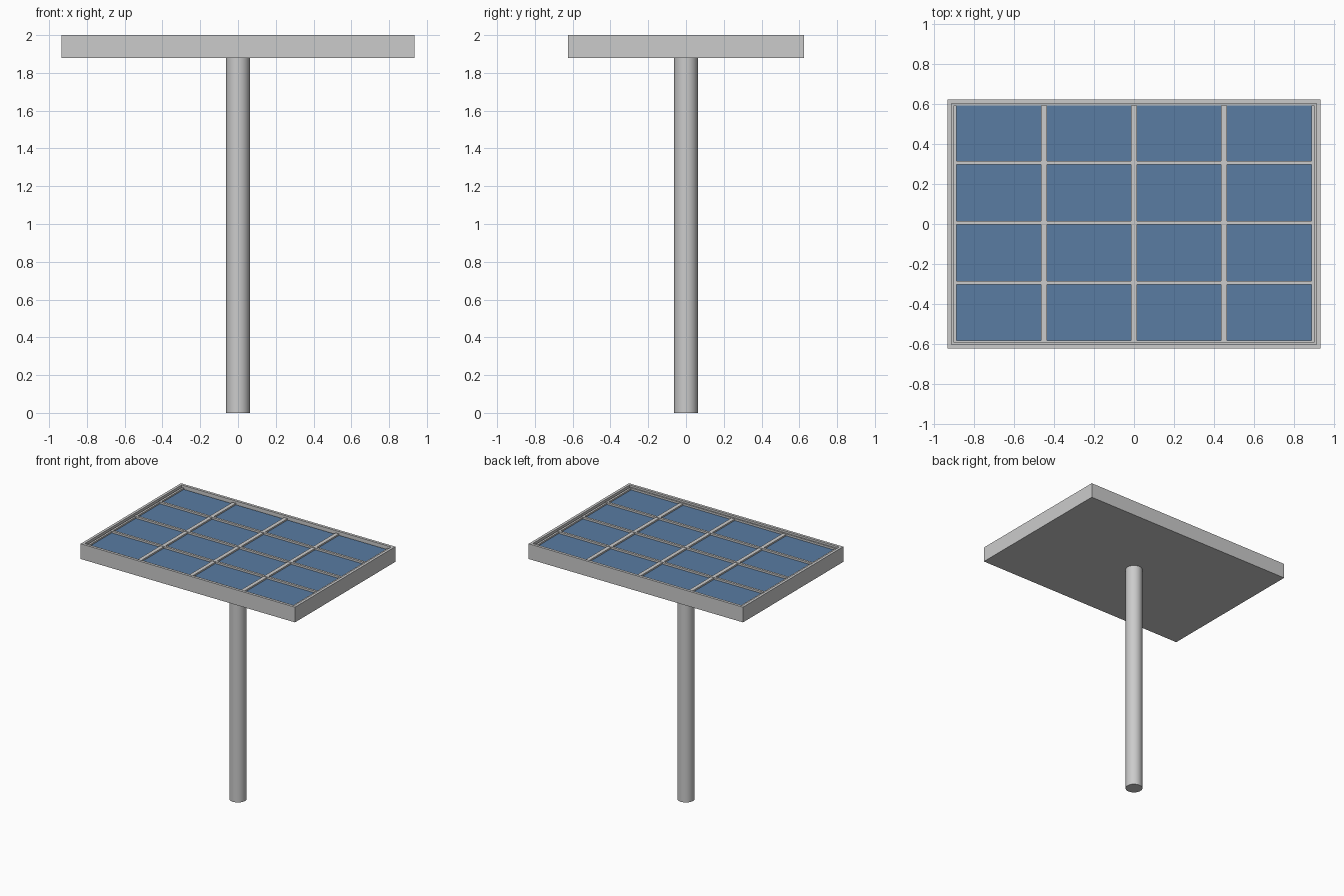
import bpy, bmesh
from mathutils import Matrix, Vector

if "Cube" in bpy.data.objects:
    bpy.data.objects.remove(bpy.data.objects["Cube"])

TOP, BASE, FLOOR = 2.0, 1.88, 1.975


def finish(name, bm, material=None):
    bmesh.ops.recalc_face_normals(bm, faces=bm.faces)
    mesh = bpy.data.meshes.new(name)
    bm.to_mesh(mesh)
    bm.free()
    obj = bpy.data.objects.new(name, mesh)
    bpy.context.collection.objects.link(obj)
    if material:
        mesh.materials.append(material)
    return obj


def add_box(bm, centre, size):
    m = Matrix.Translation(centre) @ Matrix.Diagonal((*size, 1))
    return bmesh.ops.create_cube(bm, size=1, matrix=m)


blue = bpy.data.materials.new("panel_blue")
blue.diffuse_color = (0.1, 0.2, 0.36, 1)
blue.use_nodes = True
blue.node_tree.nodes["Principled BSDF"].inputs["Base Color"].default_value = blue.diffuse_color

# Tray frame: box with a shallow recess in its top
bm = bmesh.new()
add_box(bm, (0, 0, (TOP + BASE) / 2), (1.87, 1.25, TOP - BASE))
top = max(bm.faces, key=lambda f: f.calc_center_median().z)
bmesh.ops.inset_region(bm, faces=[top], thickness=0.03)
walls = bmesh.ops.extrude_face_region(bm, geom=[top])
verts = [v for v in walls["geom"] if isinstance(v, bmesh.types.BMVert)]
bmesh.ops.translate(bm, verts=verts, vec=Vector((0, 0, FLOOR - 0.005 - TOP)))
if top.is_valid:
    bmesh.ops.delete(bm, geom=[top], context='FACES_ONLY')
finish("frame", bm)

# Blue glass sheet lying in the recess
bm = bmesh.new()
add_box(bm, (0, 0, FLOOR - 0.0025), (1.81, 1.19, 0.005))
finish("solar_panel", bm, blue)

# Divider bars splitting the glass into a 4 by 4 grid, with edge strips
bm = bmesh.new()
for i in (-1, 0, 1):
    add_box(bm, (i * 0.45, 0, FLOOR + 0.006), (0.03, 1.19, 0.012))
    add_box(bm, (0, i * 0.3 + 0.006, FLOOR + 0.0075), (1.81, 0.018, 0.015))
for s in (-1, 1):
    add_box(bm, (s * 0.897, 0, FLOOR + 0.006), (0.016, 1.19, 0.012))
add_box(bm, (0, -0.59, FLOOR + 0.0075), (1.81, 0.01, 0.015))
finish("divider_bars", bm)

# Round post
bpy.ops.mesh.primitive_cylinder_add(vertices=32, radius=0.0625, depth=BASE,
                                    location=(0, 0, BASE / 2))
post = bpy.context.object
post.name = "post"
bpy.ops.object.shade_smooth_by_angle()
